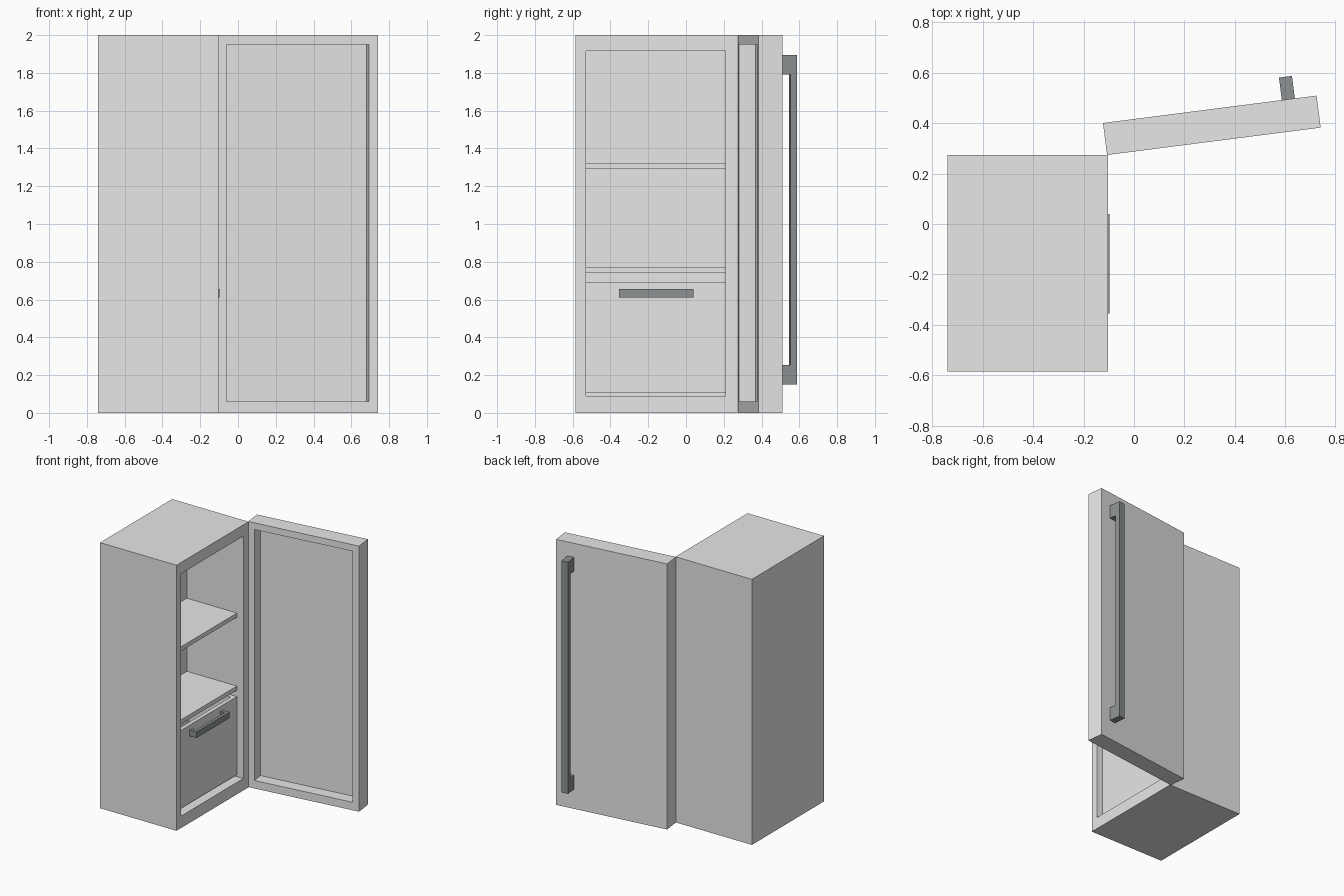
import bpy, bmesh, math
from itertools import product

if "Cube" in bpy.data.objects:
    bpy.data.objects.remove(bpy.data.objects["Cube"])


def material(name, rgb):
    m = bpy.data.materials.new(name)
    m.diffuse_color = (*rgb, 1)
    m.use_nodes = True
    m.node_tree.nodes["Principled BSDF"].inputs["Base Color"].default_value = m.diffuse_color
    return m


body_grey = material("light grey body", (0.8, 0.8, 0.8))
handle_grey = material("dark grey handle", (0.265, 0.285, 0.285))


def finish(name, bm, mat, parent=None):
    bmesh.ops.recalc_face_normals(bm, faces=bm.faces)
    mesh = bpy.data.meshes.new(name)
    bm.to_mesh(mesh)
    bm.free()
    mesh.materials.append(mat)
    ob = bpy.data.objects.new(name, mesh)
    bpy.context.collection.objects.link(ob)
    ob.parent = parent
    return ob


def corners(bm, lo, hi):
    """Eight corner vertices keyed by a 0/1 triple."""
    return {k: bm.verts.new([(lo, hi)[k[i]][i] for i in range(3)])
            for k in product((0, 1), repeat=3)}


def side_keys(axis, side):
    """Corner keys around one side of a box, in order."""
    ring = []
    for pair in ((0, 0), (1, 0), (1, 1), (0, 1)):
        key = list(pair)
        key.insert(axis, side)
        ring.append(tuple(key))
    return ring


def box(name, lo, hi, mat, parent=None):
    bm = bmesh.new()
    c = corners(bm, lo, hi)
    for axis, side in product(range(3), (0, 1)):
        bm.faces.new([c[k] for k in side_keys(axis, side)])
    return finish(name, bm, mat, parent)


def hollow(name, lo, hi, inner_lo, inner_hi, open_side, mat, parent=None):
    """Box with a cavity that opens through one (axis, side)."""
    bm = bmesh.new()
    outer, inner = corners(bm, lo, hi), corners(bm, inner_lo, inner_hi)
    for s in product(range(3), (0, 1)):
        ring = side_keys(*s)
        if s != open_side:
            bm.faces.new([outer[k] for k in ring])
            bm.faces.new([inner[k] for k in ring])
        else:  # flat rim around the opening
            for a, b in zip(ring, ring[1:] + ring[:1]):
                bm.faces.new([outer[a], outer[b], inner[b], inner[a]])
    return finish(name, bm, mat, parent)


def u_handle(name, start, end, base, top, post, bar, plane, depth, mat, parent=None):
    """Bracket outline (two posts joined by a bar) given thickness along the third axis."""
    outline = [(start, base), (start, top), (end, top), (end, base),
               (end - post, base), (end - post, top - bar),
               (start + post, top - bar), (start + post, base)]
    bm = bmesh.new()
    near, far = [[bm.verts.new(plane(a, b, d)) for a, b in outline] for d in depth]
    bm.faces.new(near)
    bm.faces.new(far)
    for i in range(len(outline)):
        bm.faces.new([near[i - 1], near[i], far[i], far[i - 1]])
    return finish(name, bm, mat, parent)


# Cabinet body, open towards +x
X = -0.103
BACK = X - 0.47
hollow("cabinet", (-0.74, -0.585, 0), (X, 0.273, 2),
       (BACK, -0.53, 0.09), (X, 0.21, 1.915), (0, 1), body_grey)

# Shelves
FRONT = X - 0.053
for name, z in (("lower_shelf", 0.74), ("upper_shelf", 1.29)):
    box(name, (BACK, -0.53, z), (FRONT, 0.21, z + 0.032), body_grey)

# Drawer, open at the top, with its pull
hollow("drawer", (BACK + 0.01, -0.529, 0.105), (FRONT, 0.209, 0.693),
       (BACK + 0.04, -0.50, 0.135), (FRONT - 0.03, 0.18, 0.693), (2, 1), body_grey)
u_handle("drawer_handle", -0.355, 0.04, FRONT, -0.098, 0.025, 0.022,
         lambda a, b, c: (b, a, c), (0.612, 0.657), handle_grey)

# Swung-open door, modelled around its hinge, with a recessed inner face
door = hollow("door", (0, 0, 0), (0.855, 0.128, 2),
              (0.047, 0, 0.06), (0.806, 0.09, 1.95), (1, 0), body_grey)
door.location = (-0.107, 0.274, 0)
door.rotation_euler.z = math.radians(7.3)

# Long door handle on the outer face
u_handle("door_handle", 0.15, 1.895, 0.128, 0.218, 0.103, 0.036,
         lambda a, b, c: (c, b, a), (0.716, 0.768), handle_grey, door)
